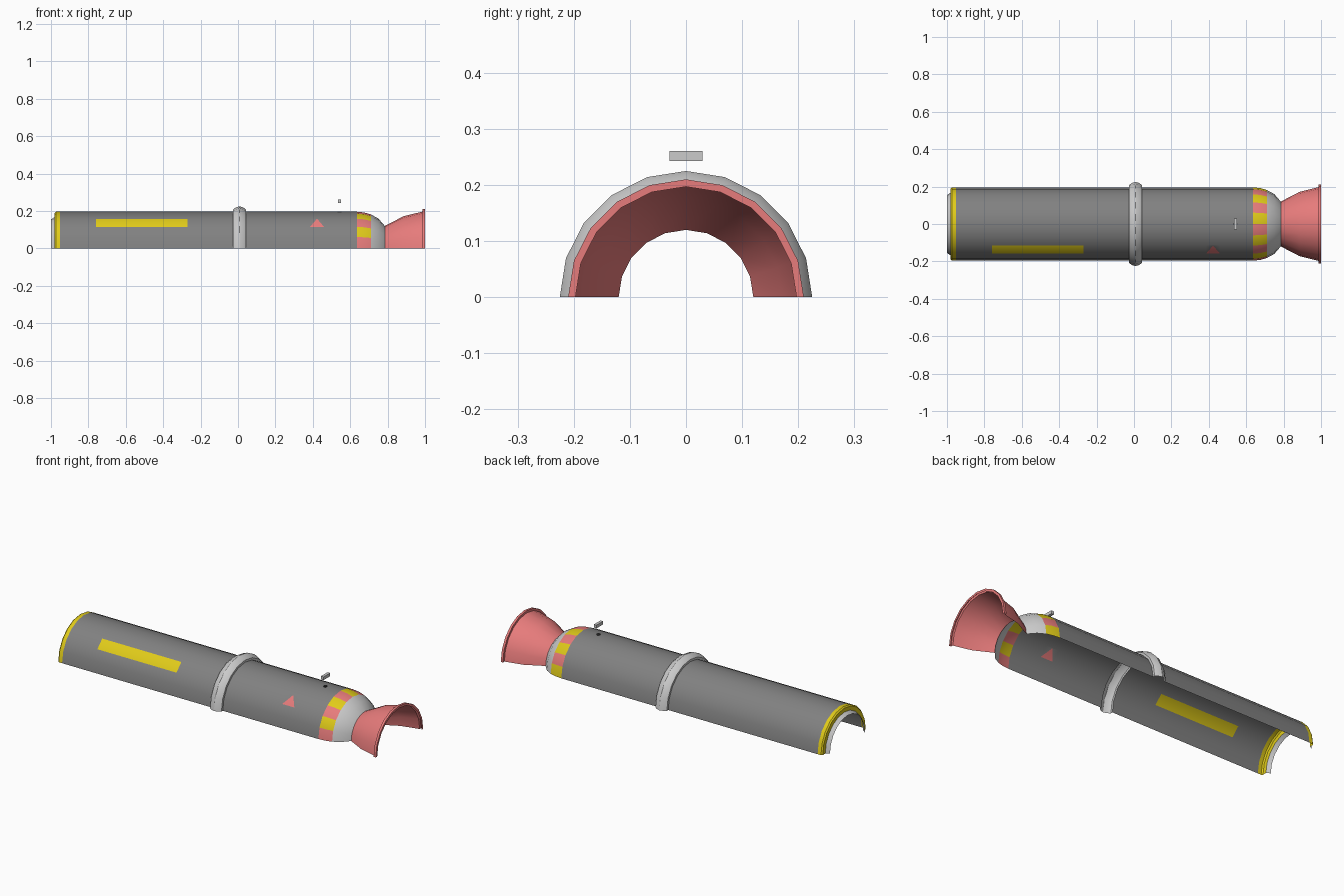
import bpy, bmesh, math

if "Cube" in bpy.data.objects:
    bpy.data.objects.remove(bpy.data.objects["Cube"])

SIDES = 10  # facets over the half circle


def material(name, rgb):
    m = bpy.data.materials.new(name)
    m.diffuse_color = (*rgb, 1)
    m.use_nodes = True
    m.node_tree.nodes["Principled BSDF"].inputs["Base Color"].default_value = m.diffuse_color
    return m


DARK = material("dark_grey", (0.22, 0.22, 0.22))
YELLOW = material("yellow", (0.75, 0.6, 0.01))
RED = material("red", (0.8, 0.2, 0.2))


def point(x, r, i):
    a = math.pi * i / SIDES  # i = 0 is the -y edge
    return (x, -r * math.cos(a), r * math.sin(a))


def finish(name, bm, mats):
    bmesh.ops.remove_doubles(bm, verts=bm.verts, dist=1e-5)
    mesh = bpy.data.meshes.new(name)
    bm.to_mesh(mesh)
    bm.free()
    for m in mats:
        mesh.materials.append(m)
    ob = bpy.data.objects.new(name, mesh)
    bpy.context.collection.objects.link(ob)
    bpy.ops.object.select_all(action='DESELECT')
    bpy.context.view_layer.objects.active = ob
    ob.select_set(True)
    bpy.ops.object.shade_smooth_by_angle(angle=math.radians(30))
    return ob


def half_shell(name, profile, mats=(), paint=None, split=None):
    """Sweep an (x, r) profile over the upper half circle around x."""
    bm = bmesh.new()

    def face(pts, mat=0):
        bm.faces.new([bm.verts.new(point(*p)) for p in pts]).material_index = mat

    for s, ((xa, ra), (xb, rb)) in enumerate(zip(profile, profile[1:])):
        for i in range(SIDES):
            if split == (s, i):  # facet holding the triangle marking
                xm = (xa + xb) / 2
                face([(xa, ra, i), (xb, rb, i), (xm, ra, i + 1)], 1)
                face([(xa, ra, i), (xm, ra, i + 1), (xa, ra, i + 1)])
                face([(xb, rb, i), (xb, rb, i + 1), (xm, ra, i + 1)])
            else:
                face([(xa, ra, i), (xb, rb, i), (xb, rb, i + 1), (xa, ra, i + 1)],
                     paint(s, i) if paint else 0)
    return finish(name, bm, mats)


R = 0.196

# Front end: inner lip and yellow rim
half_shell("front_lip", [(-1, 0.155), (-0.98, 0.168)])
half_shell("front_rim", [(-0.98, 0.168), (-0.98, 0.19), (-0.973, R), (-0.952, R)], [YELLOW])

# Tube halves with the painted strip and triangle
half_shell("front_tube", [(-0.952, R), (-0.76, R), (-0.27, R), (-0.027, R)],
           [DARK, YELLOW], paint=lambda s, i: int((s, i) == (1, 2)))
half_shell("rear_tube", [(0.043, R), (0.385, R), (0.46, R), (0.635, R)],
           [DARK, RED], split=(1, 2))

# Rounded middle collar
half_shell("middle_collar", [(-0.027, R), (-0.027, 0.208), (-0.012, 0.219), (0.008, 0.225),
                             (0.028, 0.219), (0.043, 0.208), (0.043, R)])

# Striped band, shoulder and flared nozzle
half_shell("striped_band", [(0.635, R), (0.675, 0.192), (0.71, 0.182)],
           [RED, YELLOW], paint=lambda s, i: i % 2)
half_shell("shoulder", [(0.71, 0.182), (0.75, 0.16), (0.785, 0.12)])
half_shell("nozzle", [(0.785, 0.12), (0.885, 0.172), (0.987, 0.197),
                      (0.987, 0.21), (1, 0.21), (1, 0.197)], [RED])

# Sight block above the tube
bm = bmesh.new()
bmesh.ops.create_cube(bm, size=1)
for v in bm.verts:
    v.co = (0.542 + v.co.x * 0.016, v.co.y * 0.058, 0.252 + v.co.z * 0.018)
finish("sight_block", bm, [])

# Small mounting stud on top of the tube
bm = bmesh.new()
bmesh.ops.create_cone(bm, cap_ends=True, segments=8, radius1=0.011, radius2=0.011, depth=0.008)
bmesh.ops.translate(bm, verts=bm.verts, vec=(0.542, 0, 0.194))
finish("sight_stud", bm, [material("black", (0.03, 0.03, 0.03))])
